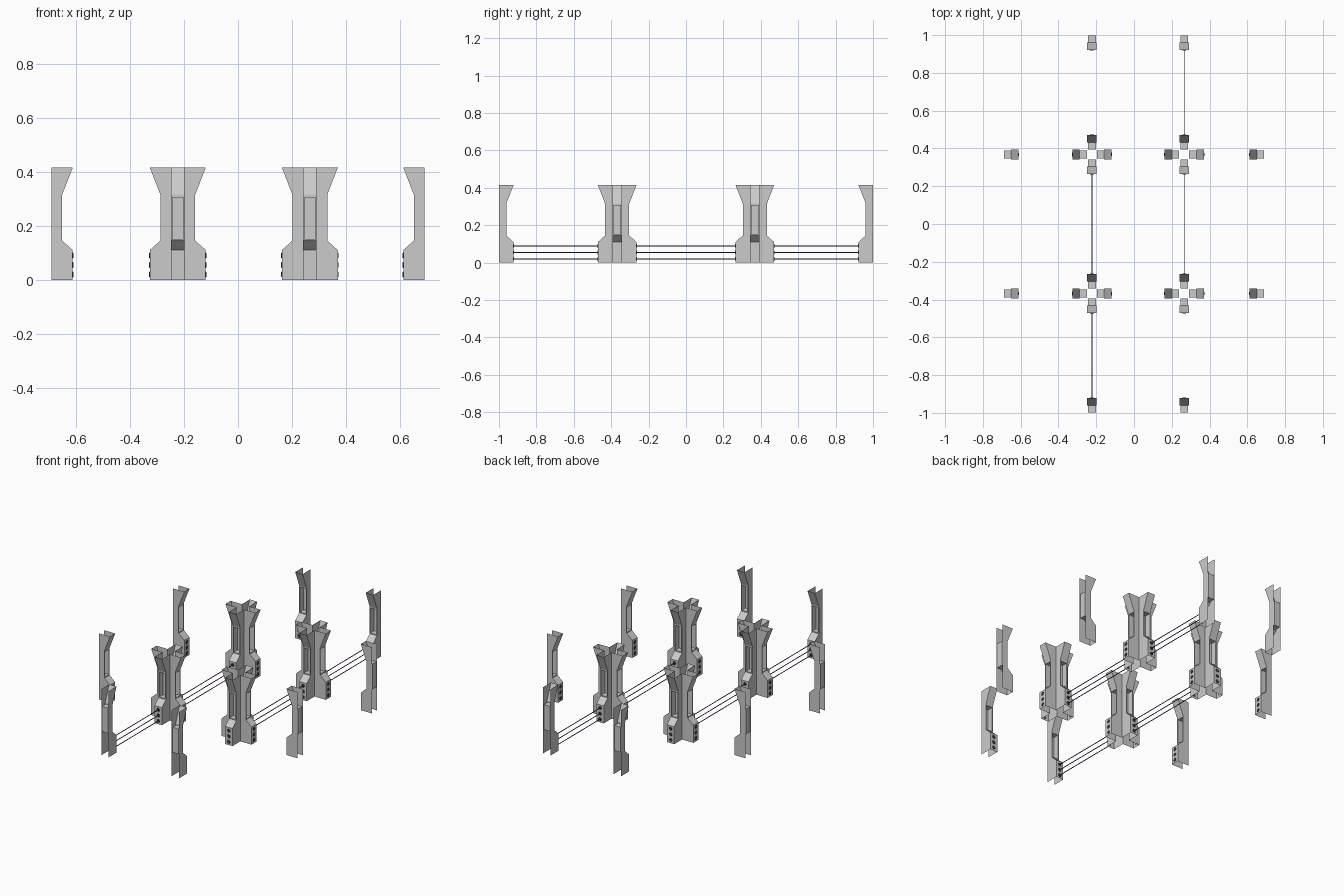
import bpy, bmesh, math
from mathutils import Matrix, Vector

if "Cube" in bpy.data.objects:
    bpy.data.objects.remove(bpy.data.objects["Cube"])

XS = (-0.223, 0.266)      # columns of gate crossings
YS = (-0.368, 0.368)      # rows of gate crossings
W = 0.0255                # half width of a post
D = 0.078                 # depth of a post
BEAM_Z = (0.02, 0.055, 0.09)


def material(name, rgb):
    m = bpy.data.materials.new(name)
    m.diffuse_color = (*rgb, 1)
    m.use_nodes = True
    m.node_tree.nodes["Principled BSDF"].inputs["Base Color"].default_value = m.diffuse_color
    return m


dark = material("dark_lens", (0.06, 0.06, 0.07))
violet = material("violet_beam", (0.12, 0.03, 0.16))


def post_mesh():
    """Open-backed shell, back at y=0, facing +y, with a recessed niche."""
    bm = bmesh.new()

    def face(*pts):
        bm.faces.new([bm.verts.new(p) for p in pts])

    front = [(D, 0), (D, 0.11), (0.039, 0.145), (0.039, 0.315), (D, 0.415)]
    # side plates
    for s in (-W, W):
        face(*[(s, y, z) for y, z in [(0, 0)] + front + [(0, 0.415)]])
    # front base, sill slope and top flare
    for i in (0, 1, 3):
        (y0, z0), (y1, z1) = front[i], front[i + 1]
        face((W, y0, z0), (-W, y0, z0), (-W, y1, z1), (W, y1, z1))
    # frame around the niche, niche walls and niche back
    y = 0.039
    outer = [(-W, 0.145), (W, 0.145), (W, 0.315), (-W, 0.315)]
    inner = [(-0.0205, 0.15), (0.0205, 0.15), (0.0205, 0.307), (-0.0205, 0.307)]
    for i in range(4):
        j = (i + 1) % 4
        (a, b), (c, d), (e, f), (g, h) = outer[i], outer[j], inner[j], inner[i]
        face((a, y, b), (c, y, d), (e, y, f), (g, y, h))
        face((g, y, h), (e, y, f), (e, 0.001, f), (g, 0.001, h))
    face(*[(x, 0.001, z) for x, z in inner])
    bmesh.ops.remove_doubles(bm, verts=bm.verts, dist=1e-5)
    bmesh.ops.recalc_face_normals(bm, faces=bm.faces)
    # beam lenses on the base
    for z in BEAM_Z:
        bmesh_before = set(bm.faces)
        m = Matrix.Translation((0, D + 0.0015, z)) @ Matrix.Rotation(-math.pi / 2, 4, 'X')
        bmesh.ops.create_cone(bm, cap_ends=True, segments=8, radius1=0.011,
                              radius2=0.008, depth=0.003, matrix=m)
        for f in set(bm.faces) - bmesh_before:
            f.material_index = 1
    me = bpy.data.meshes.new("gate_post")
    bm.to_mesh(me)
    me.materials.append(None)
    me.materials.append(dark)
    return me


POST = post_mesh()


def add_post(x, y, angle):
    ob = bpy.data.objects.new("gate_post", POST)
    ob.location = (x, y, 0)
    ob.rotation_euler.z = math.radians(angle)
    bpy.context.collection.objects.link(ob)


# crossings: four posts back to back around a hollow square
for cx in XS:
    for cy in YS:
        for angle in (0, 90, 180, 270):
            off = Matrix.Rotation(math.radians(angle), 3, 'Z') @ Vector((0, W, 0))
            add_post(cx + off.x, cy + off.y, angle)

# outer posts facing inward
for cx in XS:
    add_post(cx, -1, 0)
    add_post(cx, 1, 180)
for cy in YS:
    add_post(-0.69, cy, 270)
    add_post(0.69, cy, 90)

# beams across the active gates
tip = W + D
low, mid, high = (-1 + D, YS[0] - tip), (YS[0] + tip, YS[1] - tip), (YS[1] + tip, 1 - D)
for x, (y0, y1) in ((XS[0], low), (XS[0], mid), (XS[1], mid), (XS[1], high)):
    for z in BEAM_Z:
        bpy.ops.mesh.primitive_cylinder_add(vertices=6, radius=0.0025, depth=y1 - y0,
                                            location=(x, (y0 + y1) / 2, z),
                                            rotation=(math.pi / 2, 0, 0))
        bpy.context.object.name = "beam"
        bpy.context.object.data.materials.append(violet)
